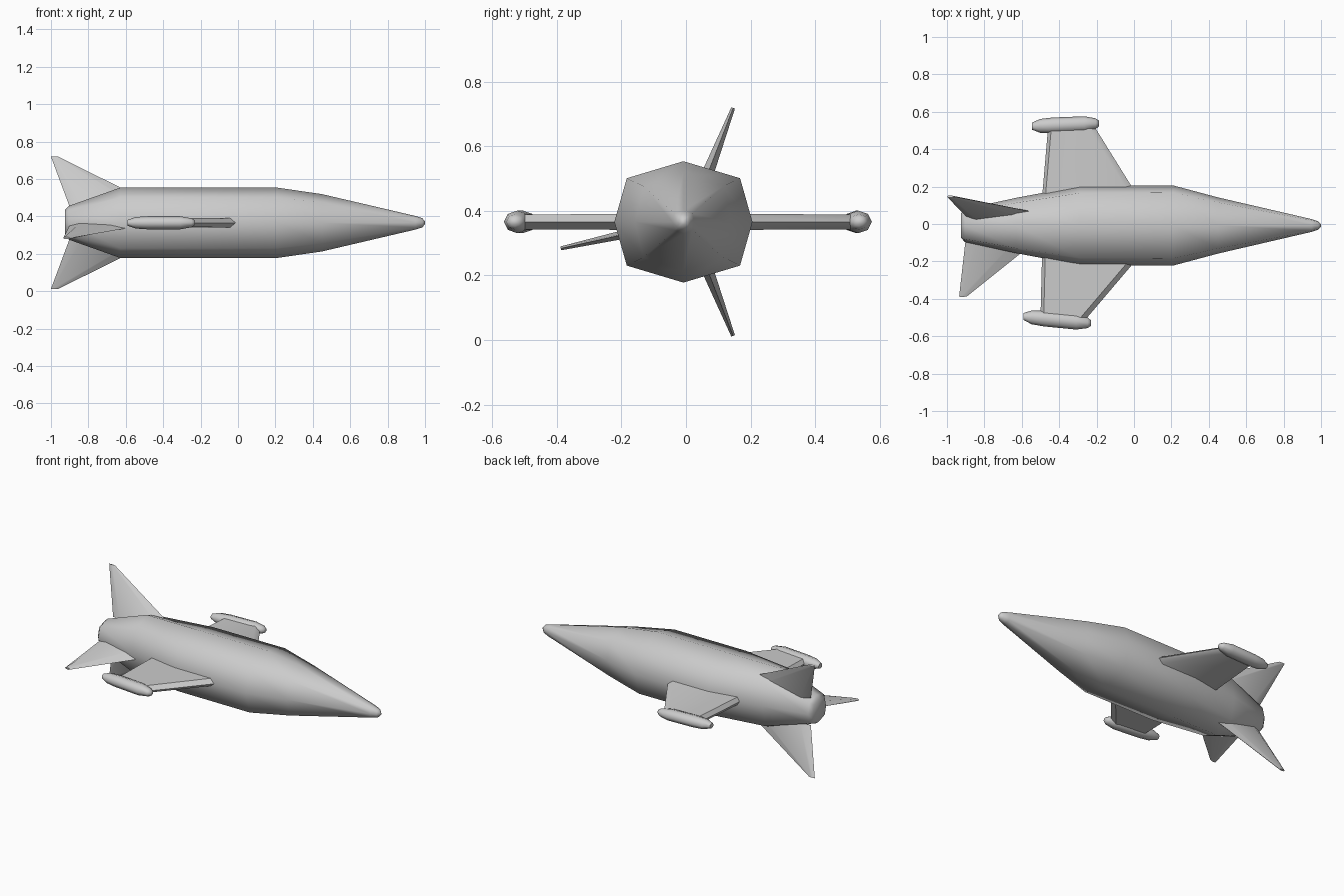
import bpy, bmesh, math
from mathutils import Vector

cube = bpy.data.objects.get("Cube")
if cube:
    bpy.data.objects.remove(cube, do_unlink=True)

grey = bpy.data.materials.new("light grey")
grey.use_nodes = True
colour = (0.6, 0.6, 0.6, 1)
grey.diffuse_color = colour
grey.node_tree.nodes["Principled BSDF"].inputs["Base Color"].default_value = colour

AXIS_Z = 0.366


def loft(name, rings, angle):
    """Skin a row of matching rings and cap both ends."""
    bm = bmesh.new()
    rows = [[bm.verts.new(p) for p in ring] for ring in rings]
    n = len(rows[0])
    for a, b in zip(rows, rows[1:]):
        for i in range(n):
            j = (i + 1) % n
            bm.faces.new((a[i], a[j], b[j], b[i]))
    bm.faces.new(rows[0])
    bm.faces.new(rows[-1])
    bmesh.ops.recalc_face_normals(bm, faces=bm.faces)
    mesh = bpy.data.meshes.new(name)
    bm.to_mesh(mesh)
    bm.free()
    mesh.materials.append(grey)
    obj = bpy.data.objects.new(name, mesh)
    bpy.context.collection.objects.link(obj)
    bpy.ops.object.select_all(action='DESELECT')
    obj.select_set(True)
    bpy.context.view_layer.objects.active = obj
    bpy.ops.object.shade_smooth_by_angle(angle=math.radians(angle))
    return obj


def octagon(centre, ry, rz, diagonal=(0.707, 0.707)):
    """Eight-sided ring across the x axis."""
    dy, dz = diagonal
    shape = [(1, 0), (dy, dz), (0, 1), (-dy, dz),
             (-1, 0), (-dy, -dz), (0, -1), (dy, -dz)]
    return [Vector(centre) + Vector((0, u * ry, v * rz)) for u, v in shape]


def blade(name, root, tip, bevel):
    """Flat blade; each end is (front x, back x, y, z, thickness)."""
    span = Vector((0, tip[2] - root[2], tip[3] - root[3])).normalized()
    normal = span.cross(Vector((1, 0, 0)))
    rings = []
    for front, back, y, z, thick in (root, tip):
        edge = min(bevel, (front - back) * 0.35)
        ring = []
        for x, side in ((front, 0), (front - edge, 1), (back + edge / 2, 1),
                        (back, 0), (back + edge / 2, -1), (front - edge, -1)):
            ring.append(Vector((x, y, z)) + normal * side * thick / 2)
        rings.append(ring)
    return loft(name, rings, 40)


# Fuselage: x, half width, half height
hull = [(-0.925, 0.065, 0.07), (-0.905, 0.088, 0.09), (-0.63, 0.148, 0.188),
        (-0.29, 0.212, 0.188), (0.21, 0.214, 0.188), (0.45, 0.15, 0.153),
        (0.95, 0.034, 0.036), (0.985, 0.022, 0.025), (1.0, 0.007, 0.008)]
loft("fuselage", [octagon((x, -0.008, AXIS_Z), ry, rz, (0.82, 0.72))
                  for x, ry, rz in hull], 60)

# Main wings
blade("left_wing", (0.05, -0.495, 0.10, AXIS_Z, 0.05),
      (-0.205, -0.46, 0.51, AXIS_Z, 0.046), 0.035)
blade("right_wing", (0.09, -0.49, -0.10, AXIS_Z, 0.05),
      (-0.25, -0.50, -0.50, AXIS_Z, 0.046), 0.035)

# Wingtip pods, lofted between tail and nose points
pod_shape = [(0, 0.45), (0.12, 0.88), (0.3, 1), (0.78, 1), (0.95, 0.68), (1, 0.35)]
for name, tail, nose in (
        ("left_pod", (-0.545, 0.523), (-0.187, 0.537)),
        ("right_pod", (-0.59, -0.495), (-0.23, -0.53))):
    a, b = Vector((*tail, AXIS_Z)), Vector((*nose, AXIS_Z))
    loft(name, [octagon(a.lerp(b, t), 0.042 * s, 0.035 * s)
                for t, s in pod_shape], 60)

# Tail fins
for name, side in (("top_fin", 1), ("bottom_fin", -1)):
    blade(name, (-0.42, -0.9, 0.042, AXIS_Z + side * 0.085, 0.045),
          (-0.96, -1.0, 0.146, AXIS_Z + side * 0.353, 0.012), 0.12)
blade("right_fin", (-0.51, -0.9, -0.08, 0.352, 0.036),
      (-0.895, -0.935, -0.388, 0.284, 0.012), 0.12)
